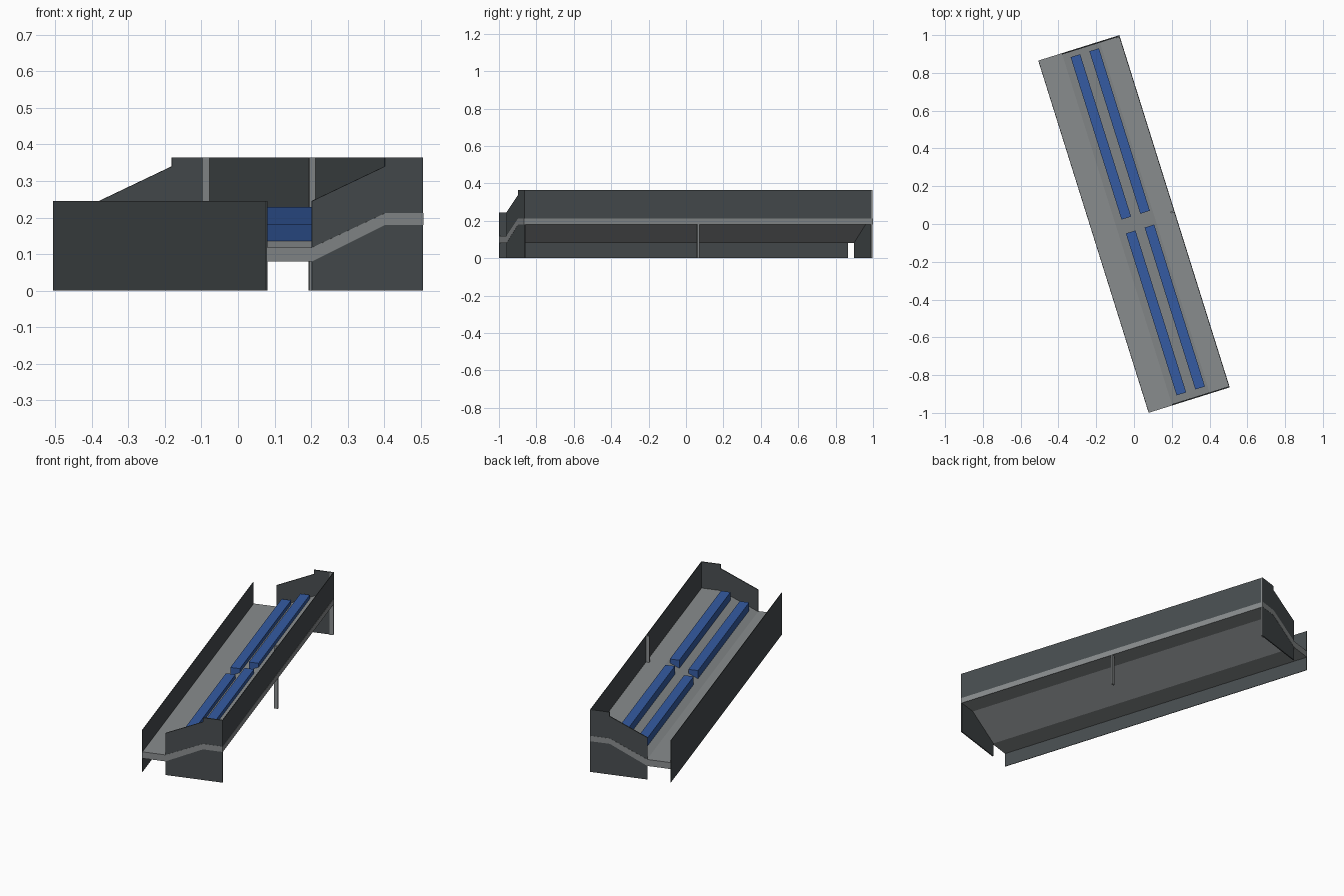
import bpy
import bmesh
import math
from mathutils import Matrix

if "Cube" in bpy.data.objects:
    bpy.data.objects.remove(bpy.data.objects["Cube"], do_unlink=True)

TURN = Matrix.Rotation(math.radians(17.4), 4, 'Z')
HALF_W, HALF_L = 0.225, 0.977
TOP = 0.365


def material(name, colour):
    mat = bpy.data.materials.new(name)
    mat.use_nodes = True
    mat.diffuse_color = (*colour, 1)
    mat.node_tree.nodes["Principled BSDF"].inputs["Base Color"].default_value = (*colour, 1)
    return mat


CONCRETE = material("light grey concrete", (0.25, 0.265, 0.27))
PANEL = material("dark grey panel", (0.065, 0.075, 0.08))
SEAT = material("blue seat", (0.035, 0.105, 0.36))


def extrude(name, profile, start, end, mat):
    """Sweep an x-z outline along the length of the stand."""
    bm = bmesh.new()
    face = bm.faces.new([bm.verts.new((x, start, z)) for x, z in profile])
    swept = bmesh.ops.extrude_face_region(bm, geom=[face])["geom"]
    verts = [v for v in swept if isinstance(v, bmesh.types.BMVert)]
    bmesh.ops.translate(bm, verts=verts, vec=(0, end - start, 0))
    bmesh.ops.recalc_face_normals(bm, faces=bm.faces)
    mesh = bpy.data.meshes.new(name)
    bm.to_mesh(mesh)
    bm.free()
    mesh.materials.append(mat)
    obj = bpy.data.objects.new(name, mesh)
    obj.matrix_world = TURN
    bpy.context.collection.objects.link(obj)
    return obj


def box(name, x0, x1, y0, y1, z0, z1, mat):
    return extrude(name, [(x0, z0), (x1, z0), (x1, z1), (x0, z1)], y0, y1, mat)


# Sloping deck: low walkway, ramp, high walkway
deck_top = [(-HALF_W + 0.002, 0.118), (-0.094, 0.118), (0.115, 0.212), (HALF_W, 0.212)]
deck_under = [(-HALF_W + 0.002, 0.08), (-0.094, 0.08), (0.115, 0.18), (HALF_W, 0.18)]
extrude("deck", deck_top + deck_under[::-1], -HALF_L, HALF_L, CONCRETE)

# Long side walls
inner = HALF_L - 0.001
box("low_side_wall", -HALF_W, -HALF_W + 0.003, -inner, inner, 0, 0.245, PANEL)
box("high_side_wall", HALF_W - 0.004, HALF_W - 0.001, -inner, inner, 0.18, TOP, PANEL)

# End walls with a stepped, sloping top
end_outline = [(-0.094, 0), (HALF_W - 0.001, 0), (HALF_W - 0.001, TOP),
               (0.115, TOP), (0.115, 0.34), (-0.094, 0.245)]
for name, side in (("front_end_wall", -1), ("back_end_wall", 1)):
    extrude(name, end_outline, side * (inner - 0.006), side * inner, PANEL)

# Posts under the high side
box("middle_post", 0.203, HALF_W - 0.002, -0.005, 0.005, 0, TOP, CONCRETE)
box("back_corner_post", 0.203, HALF_W - 0.0005, inner - 0.01, inner - 0.0005, 0, TOP, CONCRETE)

# Seat rows, split by a central aisle
for row, x, z in (("lower", -0.056, 0.136), ("upper", 0.048, 0.182)):
    for end, y0, y1 in (("front", -0.933, -0.035), ("back", 0.042, 0.943)):
        box(f"{end}_{row}_seat_row", x, x + 0.053, y0, y1, z, z + 0.047, SEAT)
